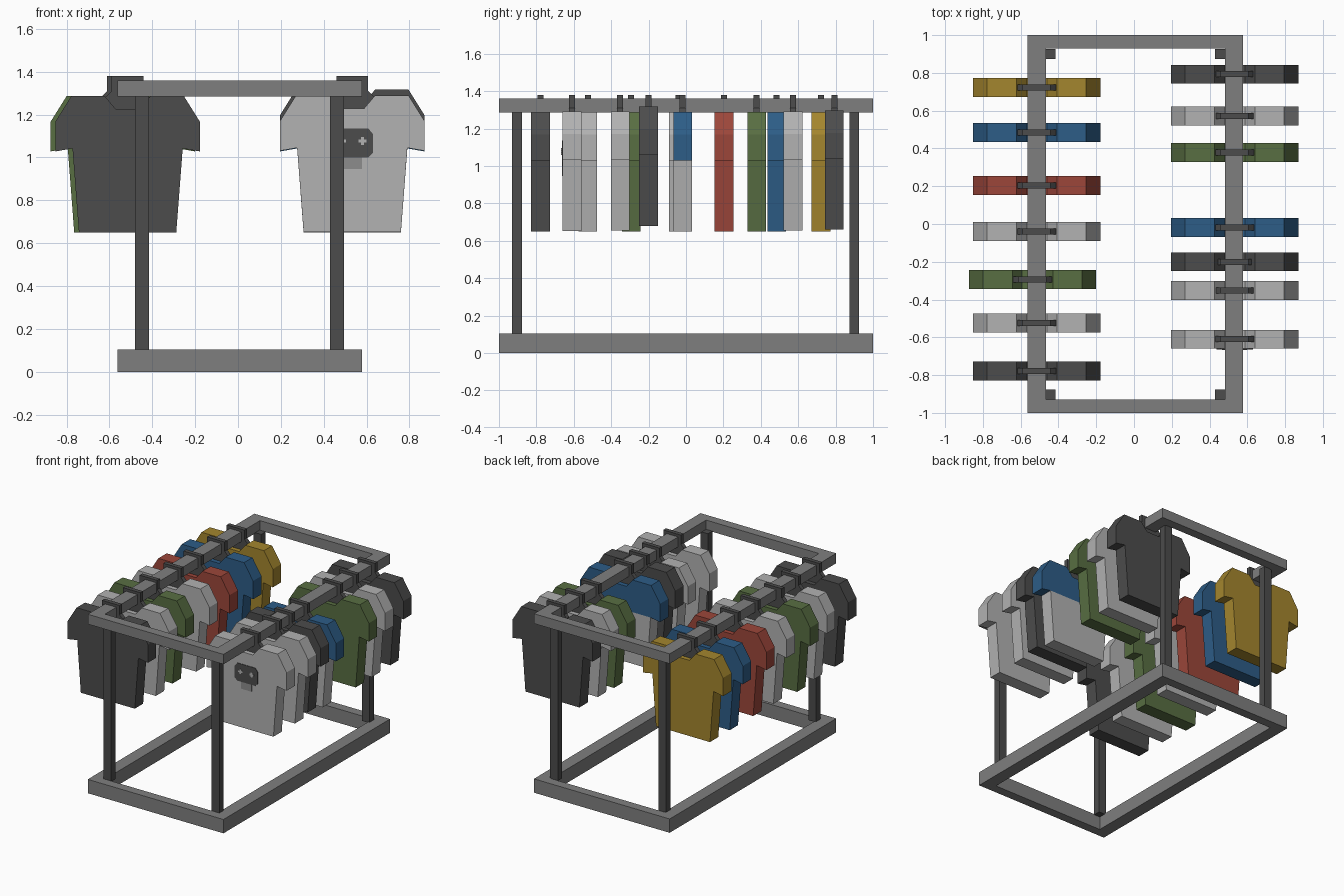
import bpy, bmesh, math

if "Cube" in bpy.data.objects:
    bpy.data.objects.remove(bpy.data.objects["Cube"])


def material(name, rgb):
    m = bpy.data.materials.new(name)
    lin = [c / 255 / 12.92 if c < 11 else ((c / 255 + 0.055) / 1.055) ** 2.4 for c in rgb]
    m.diffuse_color = (*lin, 1)
    m.use_nodes = True
    m.node_tree.nodes["Principled BSDF"].inputs["Base Color"].default_value = m.diffuse_color
    return m


FRAME = material("mid grey metal", (127, 127, 127))
DARK = material("charcoal", (76, 76, 76))
LIGHT = material("light grey cloth", (178, 178, 178))
GREEN = material("green cloth", (88, 110, 66))
BLUE = material("blue cloth", (45, 93, 135))
RED = material("red cloth", (156, 70, 58))
YELLOW = material("mustard cloth", (164, 134, 46))
PRINT = material("print grey", (140, 140, 140))


def prism(name, pts, y0, y1, mat, offset=(0, 0, 0)):
    """Extrude an x-z outline from y0 to y1."""
    bm = bmesh.new()
    face = bm.faces.new([bm.verts.new((x, y0, z)) for x, z in pts])
    ext = bmesh.ops.extrude_face_region(bm, geom=[face])
    verts = [v for v in ext["geom"] if isinstance(v, bmesh.types.BMVert)]
    bmesh.ops.translate(bm, verts=verts, vec=(0, y1 - y0, 0))
    bmesh.ops.recalc_face_normals(bm, faces=bm.faces)
    me = bpy.data.meshes.new(name)
    bm.to_mesh(me)
    bm.free()
    me.materials.append(mat)
    ob = bpy.data.objects.new(name, me)
    ob.location = offset
    bpy.context.collection.objects.link(ob)
    return ob


def box(name, x0, x1, y0, y1, z0, z1, mat):
    return prism(name, [(x0, z0), (x1, z0), (x1, z1), (x0, z1)], y0, y1, mat)


def mirrored(half):
    return half + [(-x, z) for x, z in reversed(half)]


# Base and top frames
for label, z0, z1 in (("base", 0, 0.105), ("top", 1.285, 1.36)):
    box(label + "_left_rail", -0.563, -0.467, -0.93, 0.93, z0, z1, FRAME)
    box(label + "_right_rail", 0.482, 0.578, -0.93, 0.93, z0, z1, FRAME)
    box(label + "_front_bar", -0.563, 0.578, -1, -0.93, z0, z1, FRAME)
    box(label + "_back_bar", -0.563, 0.578, 0.93, 1, z0, z1, FRAME)

# Corner posts
for x in (-0.48, 0.43):
    for y in (-0.93, 0.873):
        box("post", x, x + 0.064, y, y + 0.053, 0.1, 1.29, DARK)

# Shirt outlines: upper part with sleeves, lower body, and hanger hook
UPPER = mirrored([(0.055, 1.225), (0.107, 1.287), (0.262, 1.287),
                  (0.337, 1.167), (0.337, 1.028), (0.257, 1.042)])
BODY = mirrored([(0.257, 1.042), (0.227, 0.65)])
SHIRT = mirrored([(0.055, 1.225), (0.107, 1.287), (0.262, 1.287), (0.337, 1.167),
                  (0.337, 1.028), (0.257, 1.042), (0.227, 0.65)])
HOOK = mirrored([(0.074, 1.38), (0.074, 1.31), (0.104, 1.28), (0.055, 1.22)])

L, R = -0.515, 0.533
shirts = [
    (L, 0.722, 0, YELLOW), (L, 0.485, 0, BLUE), (L, 0.203, 0, RED), (L, -0.04, 0, LIGHT),
    (L - 0.022, -0.293, 0, GREEN), (L, -0.525, 0, LIGHT), (L, -0.778, 0, DARK),
    (R, 0.793, 0.01, DARK), (R, 0.572, 0.005, LIGHT), (R, 0.378, 0, GREEN),
    (R, -0.2, 0.03, DARK), (R, -0.352, 0.005, LIGHT), (R, -0.61, 0.003, LIGHT)]
for x, y, z, mat in shirts:
    prism("shirt", SHIRT, -0.05, 0.05, mat, (x, y, z))
    prism("hanger_hook", HOOK, -0.016, 0.016, DARK, (x, y, 0))

# Two-tone shirt
prism("two_tone_shirt_top", UPPER, -0.05, 0.05, BLUE, (R, -0.018, 0))
prism("two_tone_shirt_body", BODY, -0.05, 0.05, LIGHT, (R, -0.018, 0))
prism("hanger_hook", HOOK, -0.016, 0.016, DARK, (R, -0.018, 0))

# Printed chest patch on the front right shirt
PATCH = mirrored([(0.075, 1.135), (0.096, 1.11), (0.096, 1.02), (0.075, 1.0)])
prism("chest_patch", PATCH, -0.664, -0.655, DARK, (R, 0, 0))
for s in (-1, 1):
    cx = R + s * 0.048
    box("patch_spot_wide", cx - 0.018, cx + 0.018, -0.667, -0.66, 1.07, 1.084, LIGHT)
    box("patch_spot_tall", cx - 0.007, cx + 0.007, -0.667, -0.66, 1.059, 1.095, LIGHT)
box("patch_lower_print", R - 0.045, R + 0.045, -0.663, -0.655, 0.947, 1.0, PRINT)
